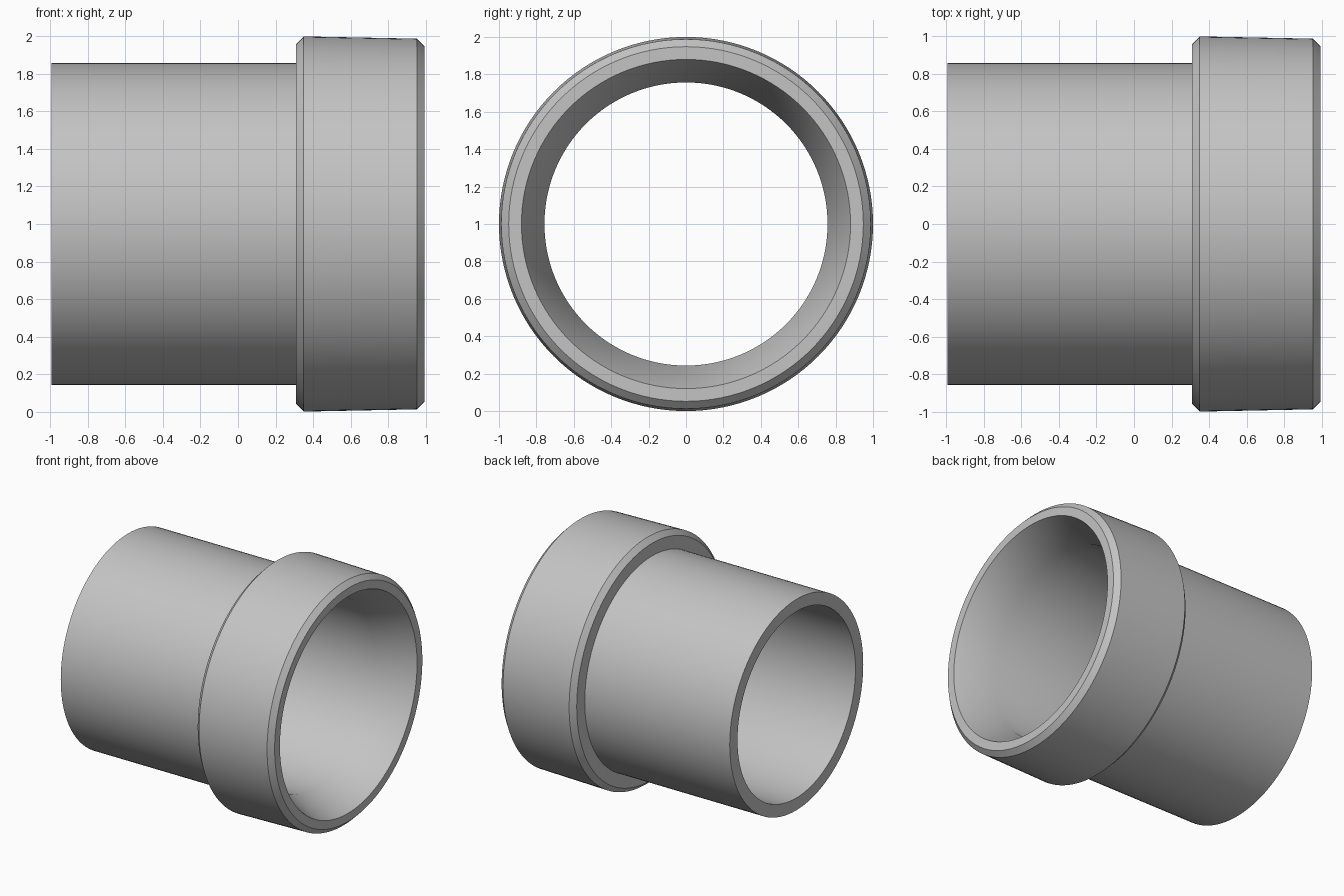
import bpy
import bmesh
import math
from mathutils import Matrix, Vector

cube = bpy.data.objects.get("Cube")
if cube:
    bpy.data.objects.remove(cube, do_unlink=True)

SEGMENTS = 128

# Single grey plastic
grey = bpy.data.materials.new("light_grey")
grey.use_nodes = True
grey.diffuse_color = (0.55, 0.55, 0.55, 1)
grey.node_tree.nodes["Principled BSDF"].inputs["Base Color"].default_value = grey.diffuse_color


def lathe_x(name, profile, material):
    """Revolve a closed (x, radius) profile around the x axis."""
    bm = bmesh.new()
    verts = [bm.verts.new((x, 0, r)) for x, r in profile]
    edges = [bm.edges.new((a, b)) for a, b in zip(verts, verts[1:] + verts[:1])]
    bmesh.ops.spin(bm, geom=verts + edges, cent=(0, 0, 0), axis=(1, 0, 0),
                   angle=math.tau, steps=SEGMENTS, use_merge=True)
    bmesh.ops.remove_doubles(bm, verts=bm.verts, dist=0.0001)
    bmesh.ops.recalc_face_normals(bm, faces=bm.faces)
    bmesh.ops.transform(bm, matrix=Matrix.Translation(Vector((0, 0, 1))), verts=bm.verts)
    mesh = bpy.data.meshes.new(name)
    bm.to_mesh(mesh)
    bm.free()
    mesh.materials.append(material)
    obj = bpy.data.objects.new(name, mesh)
    bpy.context.collection.objects.link(obj)
    bpy.ops.object.select_all(action="DESELECT")
    obj.select_set(True)
    bpy.context.view_layer.objects.active = obj
    bpy.ops.object.shade_smooth_by_angle(angle=math.radians(30))
    return obj


# Straight pipe with a chamfered, slightly tapered collar and a flared mouth
END, STEP, CHAMFER = 0.993, 0.31, 0.04
BORE, PIPE = 0.757, 0.857
profile = [
    (-END, BORE),
    (-END, PIPE),
    (STEP, PIPE),
    (STEP, 0.96),
    (STEP + CHAMFER, 1.0),
    (END - CHAMFER, 0.988),
    (END, 0.948),
    (END, 0.88),
    (0.70, BORE),
]
lathe_x("pipe_with_collar", profile, grey)
